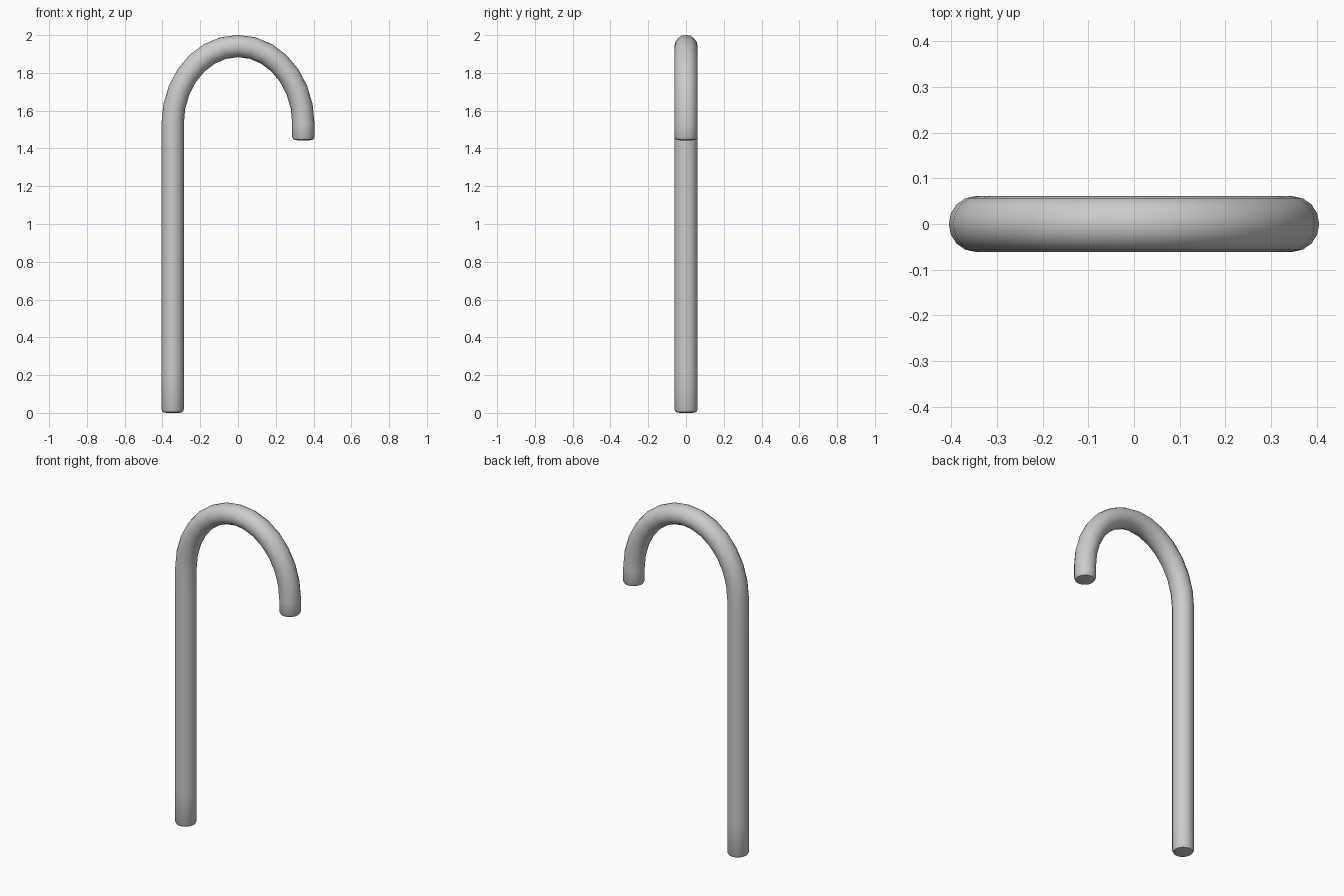
import bpy, bmesh, math
from mathutils import Vector

if "Cube" in bpy.data.objects:
    bpy.data.objects.remove(bpy.data.objects["Cube"])

SIDES = 16
RX, RY = 0.059, 0.061          # tube radii in the hook plane and across it
HALF, RISE, SPRING = 0.346, 0.412, 1.53

# Path stations: centre (x, z), direction angle of the ring normal, radius scale
stations = [(-HALF, 0.0, math.pi, 0.55), (-HALF, 0.004, math.pi, 0.88),
            (-HALF, 0.018, math.pi, 1.0)]
stations += [(-HALF, z, math.pi, 1.0) for z in (0.2, 0.6, 1.0, 1.35)]
ARC = 14
for i in range(ARC + 1):
    t = math.pi * (1 - i / ARC)
    n = math.atan2(math.sin(t) / RISE, math.cos(t) / HALF)
    stations.append((HALF * math.cos(t), SPRING + RISE * math.sin(t), n, 1.0))
stations += [(HALF, 1.461, 0.0, 1.0), (HALF, 1.447, 0.0, 0.88), (HALF, 1.443, 0.0, 0.55)]

# Bent tube lofted through the rings
bm = bmesh.new()
rings = []
for x, z, n, s in stations:
    out = Vector((math.cos(n), 0, math.sin(n)))
    ring = []
    for k in range(SIDES):
        a = 2 * math.pi * k / SIDES
        p = Vector((x, 0, z)) + out * (RX * s * math.cos(a)) + Vector((0, RY * s * math.sin(a), 0))
        ring.append(bm.verts.new(p))
    rings.append(ring)
for a, b in zip(rings, rings[1:]):
    for k in range(SIDES):
        j = (k + 1) % SIDES
        bm.faces.new((a[k], a[j], b[j], b[k]))

# End caps
bm.faces.new(rings[0])
bm.faces.new(rings[-1])
bmesh.ops.recalc_face_normals(bm, faces=bm.faces)

mesh = bpy.data.meshes.new("hooked_cane")
bm.to_mesh(mesh)
bm.free()
cane = bpy.data.objects.new("hooked_cane", mesh)
bpy.context.collection.objects.link(cane)
bpy.context.view_layer.objects.active = cane
cane.select_set(True)
bpy.ops.object.shade_smooth_by_angle(angle=math.radians(40))
